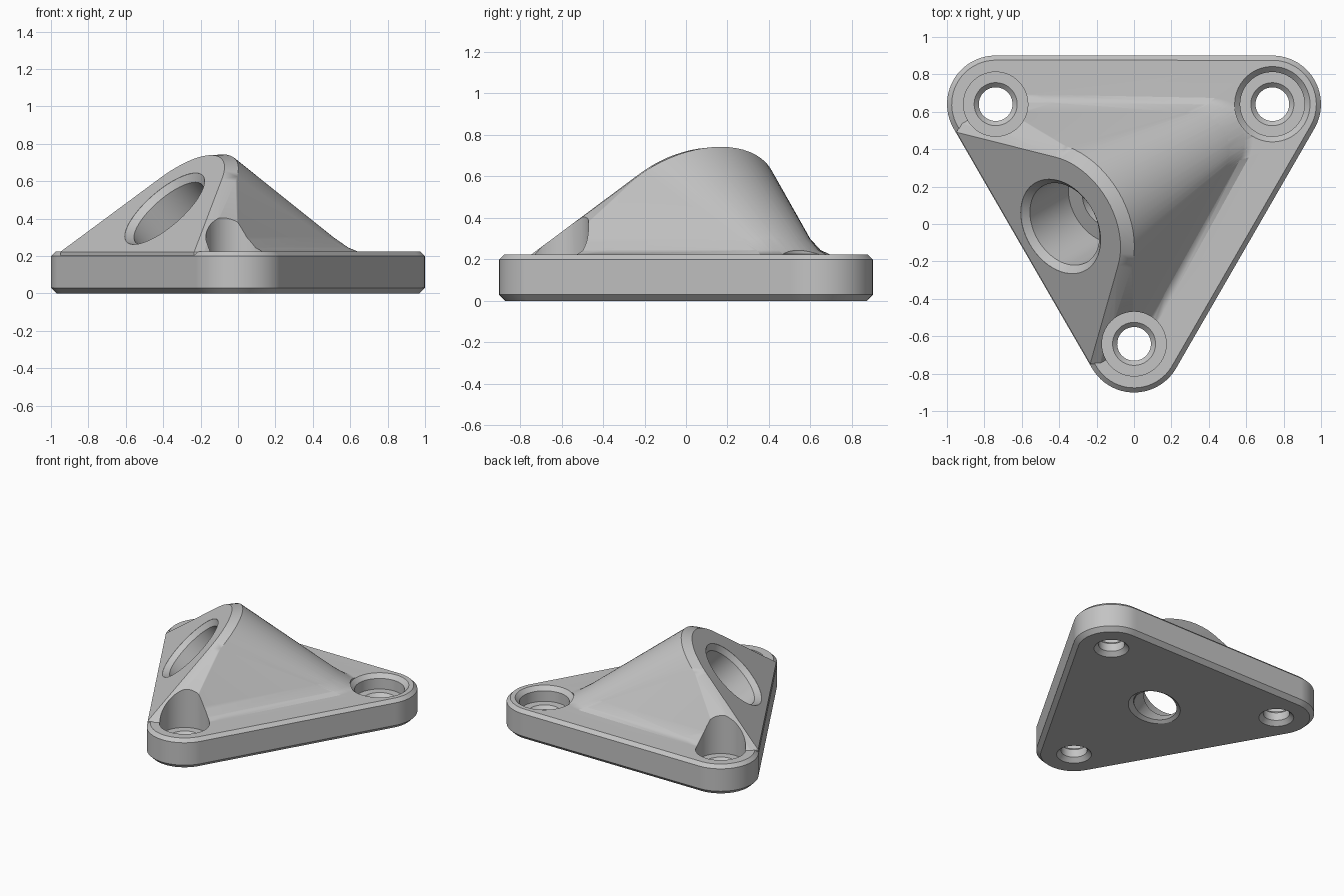
import bpy, bmesh, math
from mathutils import Matrix, Vector

if "Cube" in bpy.data.objects:
    bpy.data.objects.remove(bpy.data.objects["Cube"])

# Local frame: u runs from the bored edge to the far corner, w along that edge
PLACE = Matrix.Translation((-0.0925, 0.160, 0)) @ Matrix.Rotation(math.radians(30), 4, 'Z')
CORNERS = [(-0.32, 0.74), (-0.32, -0.74), (0.961, 0.0)]
FACE = Vector((-0.346, 0, 0.453))            # centre of the slanted face
S = math.sqrt(0.5)

metal = bpy.data.materials.new("plain grey")
metal.diffuse_color = (0.55, 0.55, 0.55, 1)
metal.use_nodes = True
metal.node_tree.nodes["Principled BSDF"].inputs["Base Color"].default_value = metal.diffuse_color


def finish(name, bm):
    bmesh.ops.recalc_face_normals(bm, faces=bm.faces)
    mesh = bpy.data.meshes.new(name)
    bm.to_mesh(mesh)
    bm.free()
    obj = bpy.data.objects.new(name, mesh)
    bpy.context.collection.objects.link(obj)
    return obj


def hull(name, points):
    bm = bmesh.new()
    for p in points:
        bm.verts.new(p)
    bmesh.ops.remove_doubles(bm, verts=bm.verts, dist=0.0005)
    bmesh.ops.convex_hull(bm, input=bm.verts)
    bmesh.ops.delete(bm, geom=[v for v in bm.verts if not v.link_faces], context='VERTS')
    bmesh.ops.dissolve_limit(bm, angle_limit=0.002, verts=bm.verts, edges=bm.edges)
    return finish(name, bm)


def lathe(name, profile, matrix, n=64):
    """Closed solid of revolution from (radius, height) pairs."""
    bm = bmesh.new()
    rings = [[bm.verts.new(matrix @ Vector((r * math.cos(2 * math.pi * i / n),
                                            r * math.sin(2 * math.pi * i / n), h)))
              for i in range(n)] for r, h in profile]
    for a, b in zip(rings, rings[1:]):
        for i in range(n):
            j = (i + 1) % n
            bm.faces.new((a[i], a[j], b[j], b[i]))
    bm.faces.new(rings[0])
    bm.faces.new(rings[-1])
    return finish(name, bm)


def circle(cx, cy, r, n=64):
    return [(cx + r * math.cos(2 * math.pi * i / n), cy + r * math.sin(2 * math.pi * i / n))
            for i in range(n)]


def is_closed(mesh):
    bm = bmesh.new()
    bm.from_mesh(mesh)
    ok = len(bm.faces) > 0 and all(e.is_manifold for e in bm.edges)
    ok = ok and -0.62 < min(v.co.x for v in bm.verts) and max(v.co.z for v in bm.verts) < 0.8
    bm.free()
    return ok


def combine(obj, other, operation):
    """Boolean that falls back to another solver if the result is not a clean solid."""
    mod = obj.modifiers.new("combine", 'BOOLEAN')
    mod.operation, mod.object = operation, other
    before = len(obj.data.vertices)
    for solver in ('MANIFOLD', 'EXACT', 'FLOAT', 'EXACT'):
        mod.solver = solver
        bpy.context.view_layer.update()
        depsgraph = bpy.context.evaluated_depsgraph_get()
        mesh = bpy.data.meshes.new_from_object(obj.evaluated_get(depsgraph))
        if is_closed(mesh) and len(mesh.vertices) != before:
            break
    obj.modifiers.clear()
    obj.data = mesh
    bpy.data.objects.remove(other)


# Rounded triangular base plate with chamfered rims
levels = [(0.23, 0), (0.26, 0.03), (0.26, 0.2), (0.235, 0.225)]
body = hull("mounting_bracket", [(x, y, z) for r, z in levels
                                 for c in CORNERS for x, y in circle(*c, r)])


# Slanted boss: chamfered 45 degree face blending down to the far corner
def on_face(a, b, depth):
    return FACE + Vector((S * a + S * depth, b, S * a - S * depth))


boss_pts = [on_face(a, b, 0) for a, b in circle(0, 0, 0.405) if a > -0.25]
boss_pts += [on_face(a, b, 0.05) for a, b in circle(0, 0, 0.46) if a > -0.2]
for z in (0.1, 0.2225):
    boss_pts += [(x, y, z) for x, y in circle(0.6, 0, 0.18)]
    for side in (1, -1):
        boss_pts += [(-0.5765, side * 0.715, z), (-0.53, side * 0.742, z), (-0.32, side * 0.742, z)]
boss = hull("boss", boss_pts)


# Sloped skirts that soften the foot of the boss
def skirt(source, height, spread, tip):
    bm = bmesh.new()
    bm.from_mesh(source.data)
    cut = bmesh.ops.bisect_plane(bm, geom=bm.verts[:] + bm.edges[:] + bm.faces[:],
                                 plane_co=(0, 0, height), plane_no=(0, 0, 1))
    pts = [v.co.copy() for v in cut["geom_cut"] if isinstance(v, bmesh.types.BMVert)]
    bm.free()
    pts = [p for p in pts if p.x > -0.45]
    for z in (0.15, 0.219):
        pts += [(x, y, z) for x, y in circle(0.6, 0, tip)]
        pts += [(-0.32, side * (0.742 + spread), z) for side in (1, -1)]
    return hull("skirt", pts)


upper = skirt(boss, 0.30, 0.035, 0.2)
lower = skirt(upper, 0.245, 0.075, 0.225)
combine(boss, upper, 'UNION')
combine(boss, lower, 'UNION')
combine(body, boss, 'UNION')

# Stepped slanted bore, open at the underside
axis = Matrix.Translation(FACE) @ Matrix.Rotation(math.radians(135), 4, 'Y')
bore = [(0.27, -0.3), (0.27, 0.001), (0.235, 0.035), (0.235, 0.37), (0.14, 0.37), (0.14, 0.95)]
combine(body, lathe("bore_cutter", bore, axis), 'DIFFERENCE')
flare = Matrix.Translation((0.1, 0, 0)) @ Matrix.Diagonal((1.35, 1, 1, 1))
combine(body, lathe("flare_cutter", [(0.182, -0.01), (0.138, 0.03)], flare), 'DIFFERENCE')

# Counterbored screw holes; the far corner has a flared rim
for i, (u, w) in enumerate(CORNERS):
    rim = [(0.172, 0.195), (0.202, 0.2255), (0.202, 0.5)] if i == 2 else [(0.172, 0.9)]
    profile = [(0.13, -0.01), (0.09, 0.03), (0.09, 0.09), (0.115, 0.115), (0.172, 0.115)] + rim
    combine(body, lathe("screw_cutter", profile, Matrix.Translation((u, w, 0))), 'DIFFERENCE')

# Final placement, colour and shading
body.data.transform(PLACE)
body.data.materials.clear()
body.data.materials.append(metal)
bpy.context.view_layer.objects.active = body
body.select_set(True)
bpy.ops.object.shade_smooth_by_angle(angle=math.radians(28))
weighted = body.modifiers.new("even_shading", 'WEIGHTED_NORMAL')
weighted.keep_sharp = True
